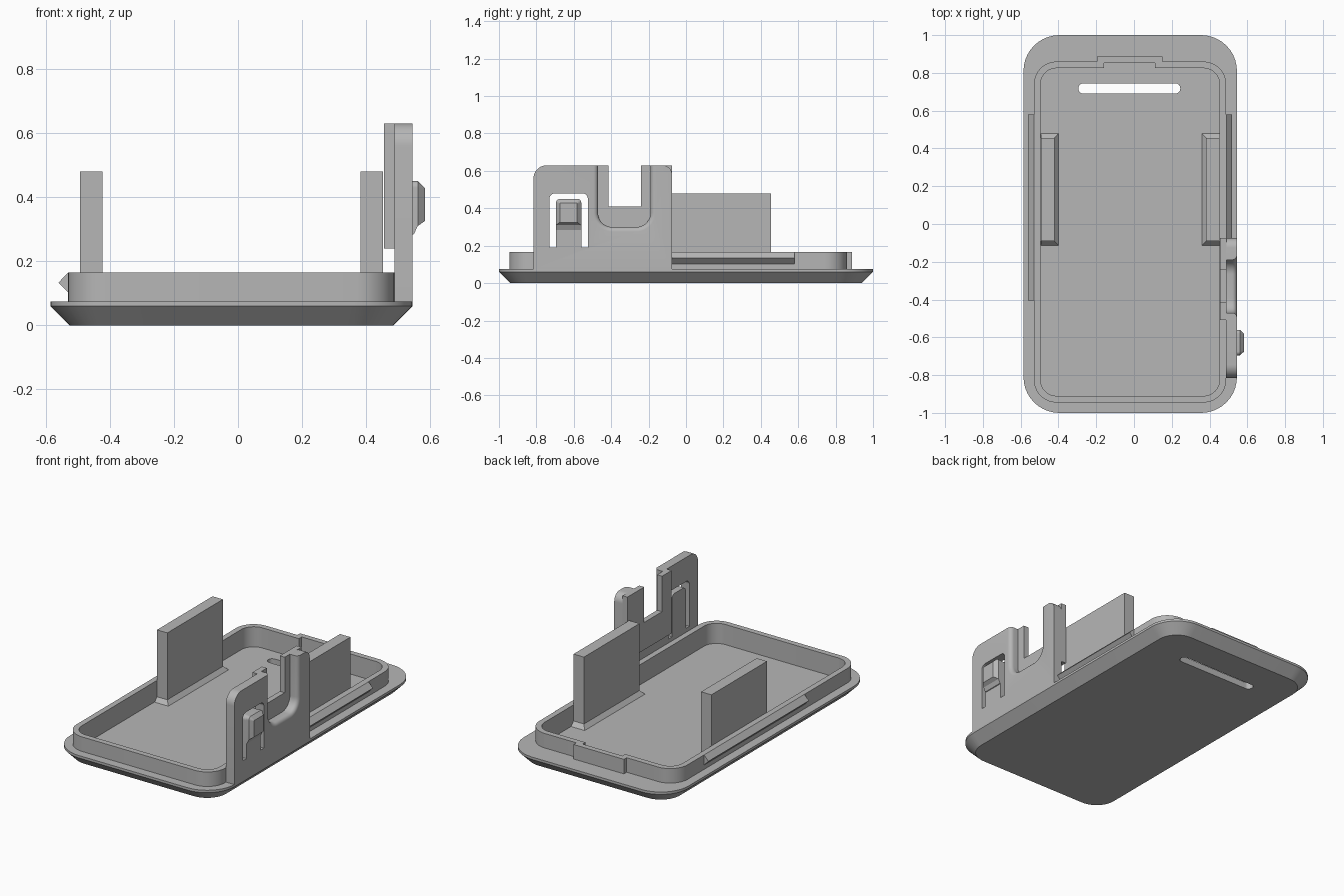
import bpy, bmesh, math

cube = bpy.data.objects.get("Cube")
if cube:
    bpy.data.objects.remove(cube, do_unlink=True)

GREY = (0.47, 0.47, 0.47, 1)
mat = bpy.data.materials.new("grey plastic")
mat.use_nodes = True
mat.diffuse_color = GREY
mat.node_tree.nodes["Principled BSDF"].inputs["Base Color"].default_value = GREY


def rect(a0, a1, b0, b1, radii=(0, 0, 0, 0), seg=10):
    """Counter-clockwise rectangle; radii run from the high-high corner."""
    pts = []
    corners = [(a1, b1, -1, -1), (a0, b1, 1, -1), (a0, b0, 1, 1), (a1, b0, -1, 1)]
    for i, ((a, b, sa, sb), r) in enumerate(zip(corners, radii)):
        if r == 0:
            pts.append((a, b))
            continue
        for k in range(seg + 1):
            t = math.pi / 2 * (i + k / seg)
            pts.append((a + sa * r + r * math.cos(t), b + sb * r + r * math.sin(t)))
    return pts


def loft(name, sections, axis="z"):
    """Closed solid through (outline, level) sections along an axis."""
    place = {"z": lambda a, b, c: (a, b, c),
             "x": lambda a, b, c: (c, a, b),
             "y": lambda a, b, c: (a, c, b)}[axis]
    bm = bmesh.new()
    loops = [[bm.verts.new(place(a, b, c)) for a, b in pts] for pts, c in sections]
    n = len(loops[0])
    for low, high in zip(loops, loops[1:]):
        for i in range(n):
            j = (i + 1) % n
            bm.faces.new((low[i], low[j], high[j], high[i]))
    bm.faces.new(loops[0][::-1])
    bm.faces.new(loops[-1])
    bmesh.ops.recalc_face_normals(bm, faces=bm.faces[:])
    mesh = bpy.data.meshes.new(name)
    bm.to_mesh(mesh)
    bm.free()
    mesh.materials.append(mat)
    ob = bpy.data.objects.new(name, mesh)
    bpy.context.collection.objects.link(ob)
    return ob


def activate(ob):
    bpy.ops.object.select_all(action="DESELECT")
    ob.select_set(True)
    bpy.context.view_layer.objects.active = ob


def cut(ob, *cutters):
    activate(ob)
    for cutter in cutters:
        cutter.hide_render = True
        mod = ob.modifiers.new("cut", "BOOLEAN")
        mod.operation = "DIFFERENCE"
        mod.solver = "EXACT"
        mod.object = cutter
        bpy.ops.object.modifier_apply(modifier=mod.name)


def rim_outline(x0, x1, y0, y1, r, tab0, tab1, tab_y):
    """Rounded outline with a shallow step out at the back."""
    seg = 10
    pts = rect(x0, x1, y0, y1, (r,) * 4, seg)
    step = [(tab1, y1), (tab1, tab_y), (tab0, tab_y), (tab0, y1)]
    return pts[:seg + 1] + step + pts[seg + 1:]


# Base plate with chamfered underside, and the raised rim around its pocket
edge = rect(-0.585, 0.545, -1, 1, (0.19,) * 4)
under = rect(-0.525, 0.485, -0.94, 0.94, (0.13,) * 4)
plate = loft("base_plate", [(under, 0), (edge, 0.06), (edge, 0.075)])
outer = rim_outline(-0.53, 0.488, -0.945, 0.86, 0.12, -0.195, 0.15, 0.887)
inner = rim_outline(-0.495, 0.453, -0.91, 0.825, 0.085, -0.16, 0.112, 0.853)
rim = loft("rim", [(outer, 0.07), (outer, 0.165)])
pocket = loft("pocket_cutter", [(inner, 0.04), (inner, 0.3)])
slot_shape = rect(-0.295, 0.245, 0.69, 0.745, (0.027,) * 4)
slot = loft("slot_cutter", [(slot_shape, -0.1), (slot_shape, 0.2)])
cut(plate, pocket, slot)
cut(rim, pocket)

# Upright ribs with flared feet, and snap ridges along both sides
parts = [plate, rim]
for side in ("right", "left"):
    def flip(pts):
        return pts if side == "right" else [(-0.04 - a, b) for a, b in pts]
    foot = flip(rect(-0.493, -0.395, -0.117, 0.485))
    wall = flip(rect(-0.493, -0.422, -0.09, 0.455))
    parts.append(loft(side + "_rib", [(foot, 0.035), (wall, 0.065), (wall, 0.48)]))
    ridge = flip([(-0.525, 0.165), (-0.53, 0.165), (-0.56, 0.133),
                  (-0.53, 0.102), (-0.525, 0.102)])
    parts.append(loft(side + "_snap_ridge", [(ridge, -0.405), (ridge, 0.58)], "y"))

# Tall side panel, cut by a round-edged recess and a latch opening
side_shape = rect(-0.815, -0.075, 0.075, 0.63, (0.05, 0.07, 0, 0))
panel = loft("side_panel", [(side_shape, 0.488), (side_shape, 0.545)], "x")


def recess_shape(grow):
    r = 0.075 + grow
    return rect(-0.47 - grow, -0.19 + grow, 0.3 - grow, 0.9, (0, 0, r, r))


sections = [(recess_shape(0), 0.4)]
for k in range(6):
    t = math.pi / 2 * k / 5
    sections.append((recess_shape(0.025 * (1 - math.cos(t))), 0.52 + 0.025 * math.sin(t)))
sections.append((recess_shape(0.025), 0.6))
recess = loft("recess_cutter", sections, "x")
opening_shape = rect(-0.73, -0.525, 0.19, 0.48, (0.03, 0.03, 0, 0))
opening = loft("opening_cutter", [(opening_shape, 0.4), (opening_shape, 0.7)], "x")
cut(panel, recess, opening)

# Backing behind the recess, with its open-topped notch
back_shape = rect(-0.508, -0.075, 0.24, 0.63)
backing = loft("recess_backing", [(back_shape, 0.455), (back_shape, 0.489)], "x")
notch_shape = rect(-0.415, -0.24, 0.41, 0.9)
notch = loft("notch_cutter", [(notch_shape, 0.4), (notch_shape, 0.7)], "x")
cut(backing, notch)

# Flexible latch tongue and its press button
tongue_shape = rect(-0.695, -0.56, 0.185, 0.45, (0.025, 0.025, 0, 0))
tongue = loft("latch_tongue", [(tongue_shape, 0.488), (tongue_shape, 0.545)], "x")
top_r = (0.02, 0.02, 0, 0)
button = loft("latch_button", [
    (rect(-0.695, -0.56, 0.28, 0.45, top_r), 0.54),
    (rect(-0.695, -0.56, 0.285, 0.45, top_r), 0.549),
    (rect(-0.695, -0.56, 0.31, 0.45, top_r), 0.561),
    (rect(-0.675, -0.582, 0.325, 0.428, (0.004, 0.004, 0, 0)), 0.583)], "x")
parts += [panel, backing, tongue, button]

for cutter in (pocket, slot, recess, opening, notch):
    bpy.data.objects.remove(cutter, do_unlink=True)
for ob in parts:
    activate(ob)
    bpy.ops.object.shade_smooth_by_angle(angle=math.radians(30))
